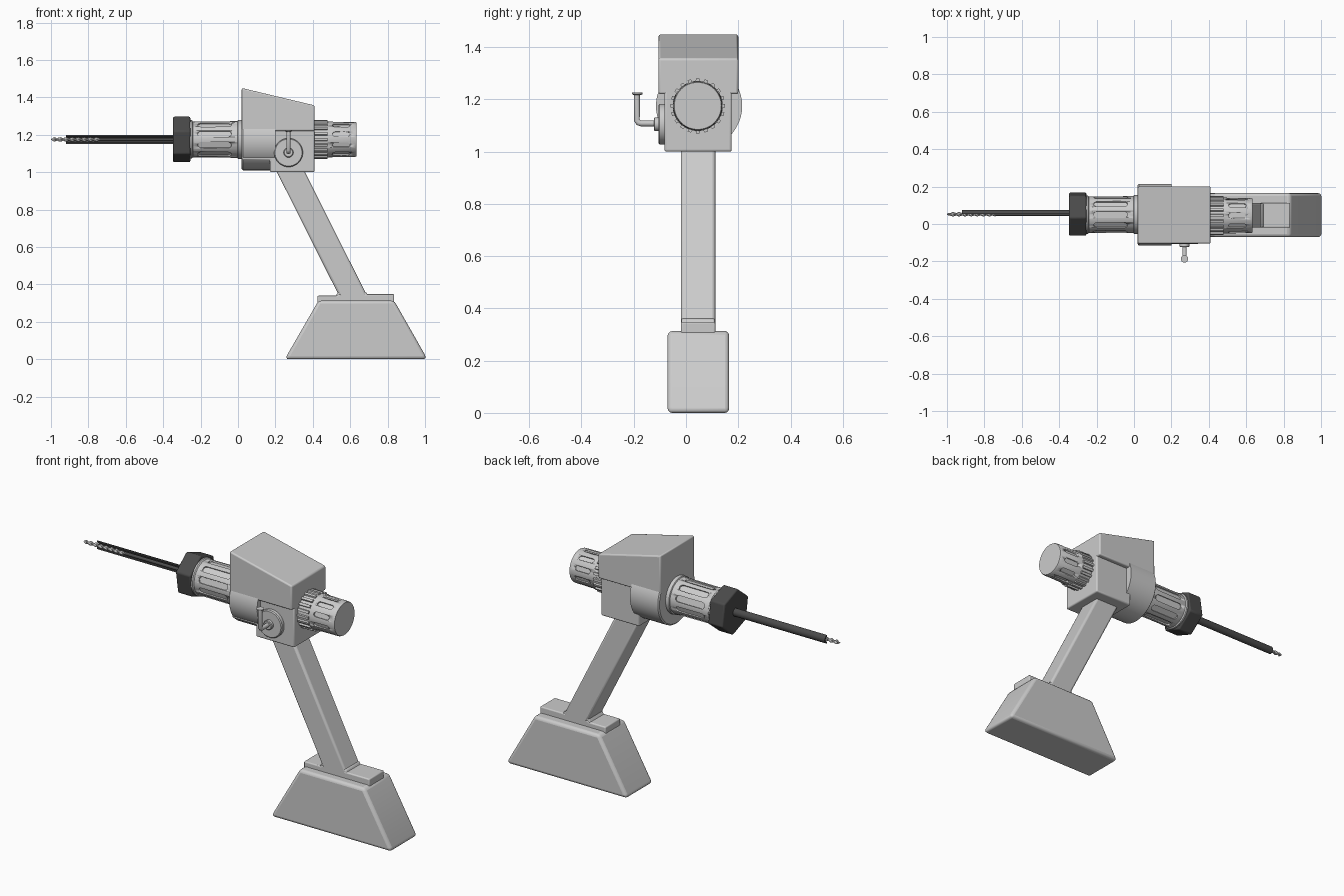
import bpy, bmesh
from math import sin, cos, pi, radians
from mathutils import Vector, Matrix

if "Cube" in bpy.data.objects:
    bpy.data.objects.remove(bpy.data.objects["Cube"])

CY, CZ = 0.05, 1.175          # main axis of the tool


def material(name, v):
    m = bpy.data.materials.new(name)
    m.diffuse_color = (v, v, v, 1)
    m.use_nodes = True
    m.node_tree.nodes["Principled BSDF"].inputs["Base Color"].default_value = m.diffuse_color
    return m


DARK = material("dark_plastic", 0.07)


def finish(name, bm, bevel=0, mat=None, segs=3):
    bmesh.ops.recalc_face_normals(bm, faces=bm.faces)
    me = bpy.data.meshes.new(name)
    bm.to_mesh(me)
    bm.free()
    ob = bpy.data.objects.new(name, me)
    bpy.context.collection.objects.link(ob)
    if mat:
        me.materials.append(mat)
    if bevel:
        b = ob.modifiers.new("bevel", 'BEVEL')
        b.width, b.segments, b.limit_method = bevel, segs, 'ANGLE'
    bpy.ops.object.select_all(action='DESELECT')
    ob.select_set(True)
    bpy.context.view_layer.objects.active = ob
    bpy.ops.object.shade_smooth_by_angle(angle=radians(35))
    return ob


def prism(bm, pts, vec):
    f = bm.faces.new([bm.verts.new(p) for p in pts])
    r = bmesh.ops.extrude_face_region(bm, geom=[f])
    bmesh.ops.translate(bm, vec=vec, verts=[v for v in r['geom'] if isinstance(v, bmesh.types.BMVert)])


def side_profile(name, xz, y0, y1, bevel=0.012):
    bm = bmesh.new()
    prism(bm, [(x, y0, z) for x, z in xz], (0, y1 - y0, 0))
    return finish(name, bm, bevel)


def along_x(name, yz, x0, x1, bevel=0, mat=None):
    bm = bmesh.new()
    prism(bm, [(x0, y, z) for y, z in yz], (x1 - x0, 0, 0))
    return finish(name, bm, bevel, mat)


def lathe(name, prof, origin, axis='X', n=48, mat=None):
    # prof: (distance along axis, radius), closed with flat ends
    bm = bmesh.new()
    rings = []
    for d, r in prof:
        ring = []
        for i in range(n):
            a, b = r * cos(2 * pi * i / n), r * sin(2 * pi * i / n)
            p = {'X': (d, a, b), 'Y': (a, d, b), 'Z': (a, b, d)}[axis]
            ring.append(bm.verts.new(Vector(p) + Vector(origin)))
        rings.append(ring)
    for r0, r1 in zip(rings, rings[1:]):
        for i in range(n):
            j = (i + 1) % n
            bm.faces.new((r0[i], r0[j], r1[j], r1[i]))
    bm.faces.new(rings[0])
    bm.faces.new(rings[-1])
    return finish(name, bm, mat=mat)


def cut_slots(ob, x0, x1, half_w, r, cy, count=10, depth=0.009):
    # ring of rounded slots pressed into a cylinder
    bm = bmesh.new()
    cap = []
    for xc, start in ((x1 - half_w, -pi / 2), (x0 + half_w, pi / 2)):
        for i in range(7):
            a = start + pi * i / 6
            cap.append((xc + half_w * cos(a), half_w * sin(a)))
    for k in range(count):
        rot = Matrix.Rotation(2 * pi * k / count, 3, 'X')
        base = Vector((0, cy, CZ))
        prism(bm, [base + rot @ Vector((x, y, r - depth)) for x, y in cap],
              rot @ Vector((0, 0, 0.03)))
    cutter = finish("slot_cutter", bm)
    cutter.hide_render = True
    m = ob.modifiers.new("slots", 'BOOLEAN')
    m.object, m.operation, m.solver = cutter, 'DIFFERENCE', 'EXACT'
    bpy.context.view_layer.objects.active = ob
    bpy.ops.object.modifier_apply(modifier=m.name)
    bpy.data.objects.remove(cutter)


# Battery base with raised lip
side_profile("battery_base", [(0.255, 0.002), (1.005, 0.002), (1.0, 0.025), (0.835, 0.315), (0.43, 0.315), (0.263, 0.025)],
             -0.07, 0.165, 0.018)
side_profile("base_lip", [(0.425, 0.29), (0.835, 0.29), (0.835, 0.348), (0.54, 0.348), (0.53, 0.34), (0.425, 0.34)],
             -0.02, 0.112, 0.01)
bpy.data.objects["battery_base"].location.z = -0.002

# Slanted grip
side_profile("grip", [(0.555, 0.31), (0.705, 0.31), (0.343, 1.03), (0.193, 1.03)], -0.02, 0.112)
side_profile("grip_foot", [(0.52, 0.335), (0.70, 0.335), (0.685, 0.36), (0.545, 0.375)], -0.018, 0.11, 0.006)

# Housing: stepped lower block, sloped upper block, rounded gear case
side_profile("lower_housing", [(0.02, 1.065), (0.17, 1.065), (0.17, 1.0), (0.41, 1.0), (0.41, 1.24), (0.02, 1.24)],
             -0.083, 0.175, 0.008)
side_profile("upper_housing", [(0.02, 1.22), (0.41, 1.22), (0.41, 1.357), (0.02, 1.45)], -0.105, 0.2, 0.008)
lathe("gear_case", [(0.02, 0.158), (0.026, 0.165), (0.2, 0.165)], (0, CY, CZ))

# Front barrel with slots and collars
barrel = lathe("front_barrel", [(-0.27, 0.09), (-0.25, 0.097), (0.03, 0.099)], (0, CY, CZ))
cut_slots(barrel, -0.215, -0.035, 0.017, 0.098, CY)
lathe("front_collar", [(-0.26, 0.103), (-0.247, 0.103), (-0.24, 0.095)], (0, CY, CZ))
lathe("rear_collar", [(-0.005, 0.096), (0.0, 0.104), (0.03, 0.104)], (0, CY, CZ))

# Hexagonal nose cap
along_x("nose_cap", [(0.053 + 0.125 * cos(radians(99 + 60 * i)), CZ + 0.125 * sin(radians(99 + 60 * i)))
                     for i in range(6)], -0.347, -0.255, 0.008, DARK)

# Half-tube bit guard, open towards the front
arc = [(-pi / 2 + pi * i / 12) for i in range(13)]
along_x("bit_guard",
        [(0.053 + 0.023 * cos(a), CZ + 0.023 * sin(a)) for a in arc] +
        [(0.053 + 0.015 * cos(a), CZ + 0.015 * sin(a)) for a in reversed(arc)],
        -0.92, -0.33, 0, DARK)

# Twisted drill bit with shank
bm = bmesh.new()
prev, N, STEPS = None, 12, 90
for s in range(STEPS + 1):
    x = -1 + 0.26 * s / STEPS
    size = min(1, 0.25 + (x + 1) / 0.02)
    ring = []
    for i in range(N):
        a = 2 * pi * i / N
        r = size * (0.0085 + 0.0035 * cos(2 * a))
        t = a + s * 0.28
        ring.append(bm.verts.new((x, 0.052 + r * cos(t), CZ + r * sin(t))))
    if prev:
        for i in range(N):
            j = (i + 1) % N
            bm.faces.new((prev[i], prev[j], ring[j], ring[i]))
    else:
        bm.faces.new(ring)
    prev = ring
bm.faces.new(prev)
finish("drill_bit", bm)
lathe("bit_shank", [(-0.745, 0.009), (-0.33, 0.009)], (0, 0.052, CZ), n=16, mat=DARK)

# Rear knob: toothed ring and slotted cap
KY = 0.045
gear = []
for i in range(20):
    for da, r in ((-0.27, 0.096), (-0.2, 0.105), (0.2, 0.105), (0.27, 0.096)):
        a = 2 * pi * (i + da) / 20
        gear.append((KY + r * cos(a), CZ + r * sin(a)))
along_x("knob_ring", gear, 0.40, 0.478)
knob = lathe("rear_knob", [(0.46, 0.096), (0.628, 0.093), (0.634, 0.09)], (0, KY, CZ))
cut_slots(knob, 0.505, 0.60, 0.013, 0.095, KY)

# Side crank: disc, hub, bent rod, end cap
CRANK = (0.27, 0, 1.105)
lathe("crank_disc", [(-0.07, 0.077), (-0.101, 0.077), (-0.106, 0.072)], CRANK, 'Y')
lathe("crank_hub", [(-0.10, 0.026), (-0.12, 0.026), (-0.123, 0.022)], CRANK, 'Y', 24)
cu = bpy.data.curves.new("crank_rod", 'CURVE')
cu.dimensions = '3D'
cu.bevel_depth, cu.bevel_resolution, cu.use_fill_caps = 0.012, 3, True
path = [(-0.10, 1.108), (-0.172, 1.108), (-0.182, 1.111), (-0.188, 1.12), (-0.188, 1.22)]
sp = cu.splines.new('POLY')
sp.points.add(len(path) - 1)
for p, (y, z) in zip(sp.points, path):
    p.co = (0.27, y, z, 1)
bpy.context.collection.objects.link(bpy.data.objects.new("crank_rod", cu))
lathe("crank_cap", [(1.216, 0.013), (1.22, 0.02), (1.226, 0.02)], (0.27, -0.186, 0), 'Z', 24)
